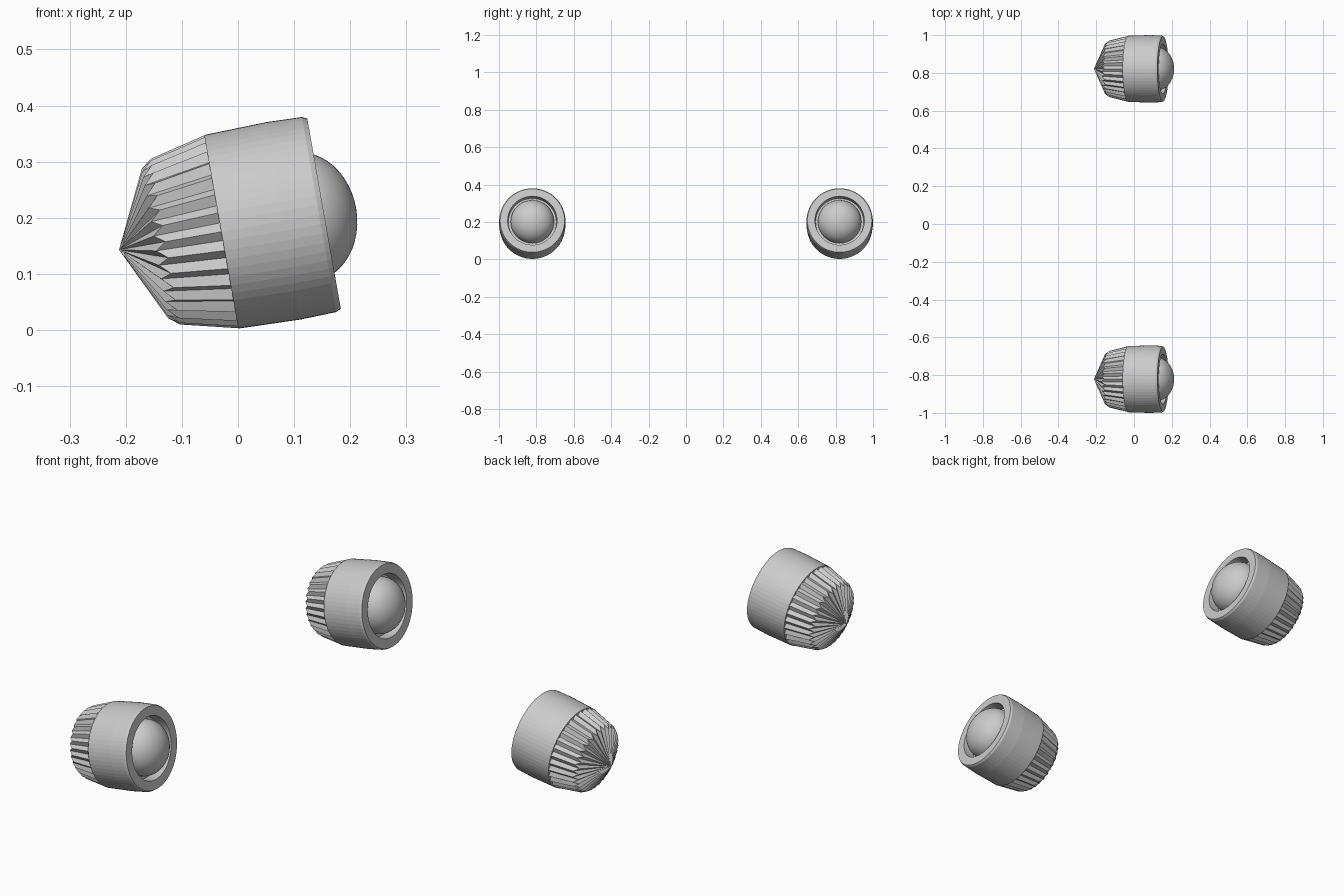
import bpy, bmesh, math

if "Cube" in bpy.data.objects:
    bpy.data.objects.remove(bpy.data.objects["Cube"])

SEG = 64                       # 32 ribs: one ridge and one groove each
TILT = math.radians(80)        # lamp axis leans 10 degrees up from +x
APEX = (-0.212, 0.8215, 0.143)


def ring(bm, a, b):
    """Ring alternating between (t, r) pairs a (ridges) and b (grooves)."""
    out = []
    for i in range(SEG):
        t, r = a if i % 2 == 0 else b
        ang = 2 * math.pi * i / SEG
        out.append(bm.verts.new((r * math.cos(ang), r * math.sin(ang), t)))
    return out


def finish(bm, name, side, smooth):
    bmesh.ops.recalc_face_normals(bm, faces=bm.faces)
    me = bpy.data.meshes.new(name)
    bm.to_mesh(me)
    bm.free()
    ob = bpy.data.objects.new(name, me)
    bpy.context.collection.objects.link(ob)
    ob.location = (APEX[0], side * APEX[1], APEX[2])
    ob.rotation_euler = (0, TILT, 0)
    for p in me.polygons:
        p.use_smooth = smooth
    return ob


def housing(side):
    # ribbed tail, barrel, rim and recess, from the pointed end forward
    bm = bmesh.new()
    pairs = [
        ((0.084, 0.150), (0.065, 0.136)),
        ((0.185, 0.1745), (0.185, 0.162)),
    ]
    plain = [(0.185, 0.1752), (0.297, 0.1785), (0.362, 0.1765), (0.371, 0.172),
             (0.371, 0.132), (0.325, 0.128)]
    rings = [ring(bm, a, b) for a, b in pairs] + [ring(bm, p, p) for p in plain]
    tip = bm.verts.new((0, 0, 0))
    for i in range(SEG):
        j = (i + 1) % SEG
        bm.faces.new((tip, rings[0][i], rings[0][j]))
        for lo, hi in zip(rings, rings[1:]):
            bm.faces.new((lo[i], lo[j], hi[j], hi[i]))
    bm.faces.new(rings[-1])
    finish(bm, "lamp_housing", side, False)


def lens(side):
    # flattened domed lens set in the recess
    bm = bmesh.new()
    bmesh.ops.create_uvsphere(bm, u_segments=48, v_segments=24, radius=1)
    bmesh.ops.scale(bm, vec=(0.116, 0.116, 0.094), verts=bm.verts)
    bmesh.ops.translate(bm, vec=(0, 0, 0.335), verts=bm.verts)
    finish(bm, "lamp_lens", side, True)


for s in (-1, 1):
    housing(s)
    lens(s)
